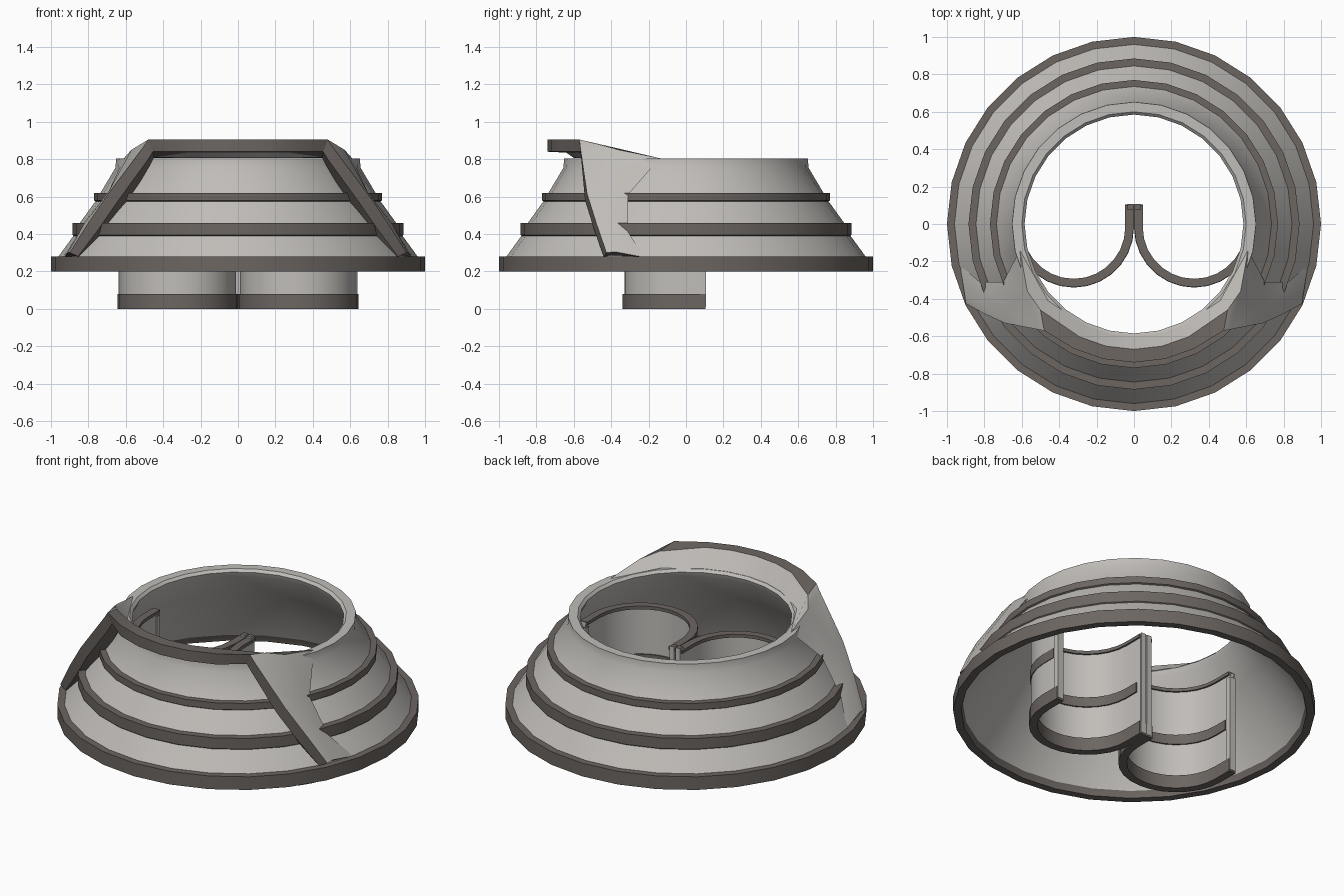
import bpy, bmesh
from math import sin, cos, pi, radians

if "Cube" in bpy.data.objects:
    bpy.data.objects.remove(bpy.data.objects["Cube"])

SIDES = 28


def material(name, col):
    m = bpy.data.materials.new(name)
    m.diffuse_color = (*col, 1)
    m.use_nodes = True
    m.node_tree.nodes["Principled BSDF"].inputs["Base Color"].default_value = m.diffuse_color
    return m


LIGHT = material("warm_grey", (.53, .51, .485))
DARK = material("dark_trim", (.15, .132, .12))


def make(name, verts, faces, dark=lambda i: False, mirror=False, angle=30):
    """Mesh object in two greys; dark(face index) picks the trim faces."""
    me = bpy.data.meshes.new(name)
    me.from_pydata(verts, [], faces)
    me.materials.append(LIGHT)
    me.materials.append(DARK)
    for p in me.polygons:
        p.material_index = int(dark(p.index))
    bm = bmesh.new()
    bm.from_mesh(me)
    bmesh.ops.recalc_face_normals(bm, faces=bm.faces)
    bm.to_mesh(me)
    bm.free()
    ob = bpy.data.objects.new(name, me)
    bpy.context.collection.objects.link(ob)
    if mirror:
        ob.modifiers.new("mirror", 'MIRROR').merge_threshold = 0.0005
    bpy.ops.object.select_all(action='DESELECT')
    ob.select_set(True)
    bpy.context.view_layer.objects.active = ob
    bpy.ops.object.shade_smooth_by_angle(angle=radians(angle))
    return ob


def loft(rings, wrap):
    """Join equal closed cross-sections; wrap joins last to first."""
    n, m = len(rings[0]), len(rings)
    verts = [p for r in rings for p in r]
    faces = []
    for i in range(m if wrap else m - 1):
        j = (i + 1) % m
        for k in range(n):
            l = (k + 1) % n
            faces.append((i * n + k, i * n + l, j * n + l, j * n + k))
    return verts, faces


# stepped conical skirt: (radius, z, 1 if the edge leaving the point is dark trim)
profile = [(1, .20, 1), (1, .28, 1), (.96, .28, 0), (.88, .39, 1), (.885, .395, 1),
           (.885, .46, 1), (.845, .46, 0), (.762, .575, 1), (.77, .58, 1), (.77, .62, 1),
           (.735, .62, 0), (.655, .755, 0), (.652, .805, 0), (.60, .805, 0), (.585, .79, 0),
           (.595, .76, 0), (.70, .60, 0), (.945, .24, 1), (.955, .20, 1)]
rings = []
for i in range(SIDES):
    a = 2 * pi * i / SIDES
    rings.append([(r * sin(a), r * cos(a), z) for r, z, _ in profile])
make("stepped_skirt", *loft(rings, True), dark=lambda i: profile[i % len(profile)][2])

# raised front brow that runs down both sides and blends into the skirt
stations = []
for a in (0, 2 * pi / SIDES, 4 * pi / SIDES):
    sec = [(.74, .84), (.74, .905), (.67, .905), (.60, .807), (.64, .835)]
    stations.append([(r * sin(a), -r * cos(a), z) for r, z in sec])
stations += [
    [(.455, -.565, .84), (.48, -.57, .905), (.50, -.46, .88), (.46, -.41, .807), (.45, -.46, .81)],
    [(.48, -.56, .80), (.51, -.565, .86), (.57, -.36, .85), (.61, -.14, .805), (.47, -.46, .77)],
    [(.64, -.54, .58), (.69, -.53, .62), (.69, -.45, .63), (.70, -.31, .61), (.58, -.46, .58)],
    [(.75, -.49, .42), (.80, -.48, .46), (.82, -.41, .46), (.825, -.31, .41), (.71, -.47, .42)],
    [(.855, -.44, .28), (.90, -.425, .30), (.905, -.38, .305), (.93, -.22, .275), (.83, -.42, .27)],
]
v, f = loft(stations, False)
f.append(tuple(range(len(v) - 5, len(v))))
make("front_brow", v, f, mirror=True,
     dark=lambda i: i % 5 in (0, 4) or (i % 5 == 1 and i < 15))


# pair of U-shaped troughs hanging inside the skirt
def trough(name, ro, ri, z0, z1, y_end=.10, trim=True):
    cx, cy, steps = .322, -.018, 14
    path = [(-1, 0, y_end)]
    path += [(-cos(pi * i / steps), -sin(pi * i / steps), cy) for i in range(steps + 1)]
    path.append((1, 0, y_end))
    secs = []
    for ux, uy, y in path:
        secs.append([(cx + ux * r, y + uy * r, z)
                     for r, z in ((ro, z0), (ro, z1), (ri, z1), (ri, z0))])
    v, f = loft(secs, False)
    f += [(0, 1, 2, 3), tuple(range(len(v) - 4, len(v)))]
    return make(name, v, f, dark=lambda i: trim, mirror=True)


trough("trough_wall", .312, .285, .01, .63, trim=False)
trough("trough_bottom_band", .322, .275, 0, .08, .105)
trough("trough_middle_band", .316, .277, .28, .34, .07)
trough("trough_top_lip", .320, .275, .615, .635)

# upright posts closing the trough ends
box_faces = [(0, 1, 3, 2), (4, 6, 7, 5), (0, 4, 5, 1), (2, 3, 7, 6), (0, 2, 6, 4), (1, 5, 7, 3)]
for name, x0, x1, top in (("inner_post", .004, .035, .645), ("outer_post", .60, .64, .60)):
    v = [(x, y, z) for x in (x0, x1) for y in (.075, .108) for z in (.01, top)]
    make(name, v, box_faces, dark=lambda i: i == 5, mirror=True)
